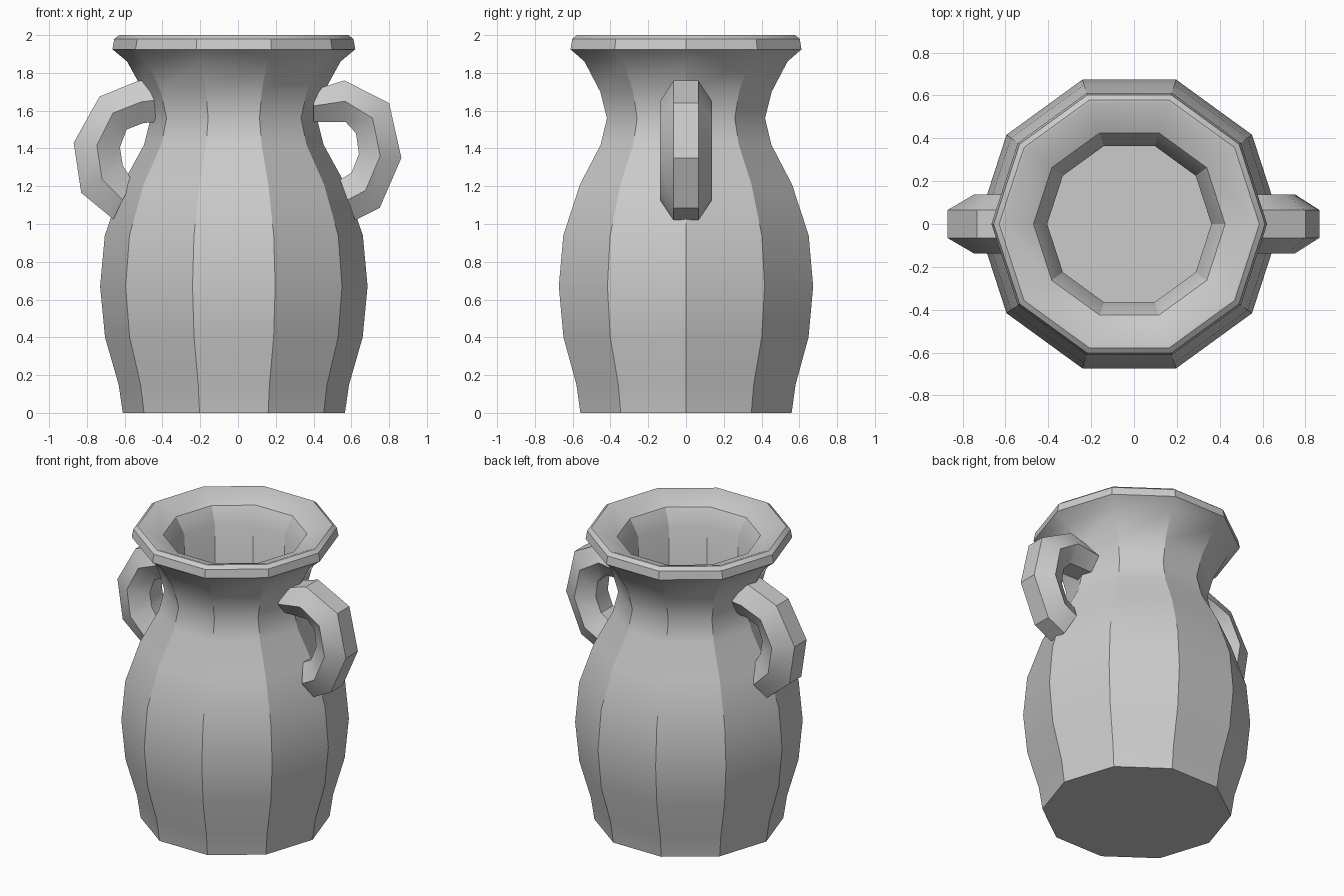
import bpy, bmesh, math
from mathutils import Vector

if "Cube" in bpy.data.objects:
    bpy.data.objects.remove(bpy.data.objects["Cube"])


def loft(name, rings):
    """Skin a list of closed rings and cap both ends."""
    bm = bmesh.new()
    vs = [[bm.verts.new(p) for p in ring] for ring in rings]
    n = len(vs[0])
    for a, b in zip(vs, vs[1:]):
        for i in range(n):
            j = (i + 1) % n
            bm.faces.new((a[i], a[j], b[j], b[i]))
    bm.faces.new(vs[0])
    bm.faces.new(vs[-1])
    bmesh.ops.recalc_face_normals(bm, faces=bm.faces)
    mesh = bpy.data.meshes.new(name)
    bm.to_mesh(mesh)
    bm.free()
    ob = bpy.data.objects.new(name, mesh)
    bpy.context.collection.objects.link(ob)
    bpy.ops.object.select_all(action='DESELECT')
    ob.select_set(True)
    bpy.context.view_layer.objects.active = ob
    bpy.ops.object.shade_smooth_by_angle(angle=math.radians(30))
    return ob


# Ten-sided jar: outer wall, rim, funnel mouth and inner well (radius, height)
CX = -0.022
profile = [(.588, 0), (.61, .15), (.682, .40), (.708, .67), (.683, .94),
           (.59, 1.21), (.475, 1.42), (.44, 1.56), (.477, 1.70), (.565, 1.86),
           (.643, 1.925), (.633, 1.98), (.607, 2.0), (.592, 2.0),
           (.447, 1.94), (.383, 1.83), (.383, 1.0)]
loft("jar_body", [[(CX + r * math.cos(math.tau * i / 10),
                    r * math.sin(math.tau * i / 10), z) for i in range(10)]
                  for r, z in profile])


# Hexagonal loop handles: outer and inner edge points (x, z) along each loop
def handle(name, stations):
    rings = []
    for ox, oz, ix, iz in stations:
        o, i = Vector((ox, 0, oz)), Vector((ix, 0, iz))
        m = (o + i) / 2
        w, f = Vector((0, .137, 0)), Vector((0, .065, 0))
        rings.append([o - f, o + f, m + w, i + f, i - f, m - w])
    loft(name, rings)


handle("right_handle", [(.40, 1.71, .40, 1.54), (.563, 1.76, .57, 1.54),
                        (.80, 1.64, .625, 1.48), (.865, 1.35, .64, 1.37),
                        (.75, 1.085, .60, 1.27), (.62, 1.02, .54, 1.235)])
handle("left_handle", [(-.46, 1.77, -.43, 1.54), (-.53, 1.757, -.50, 1.535),
                       (-.733, 1.675, -.59, 1.50), (-.87, 1.43, -.625, 1.405),
                       (-.83, 1.165, -.61, 1.31), (-.66, 1.025, -.56, 1.23)])
